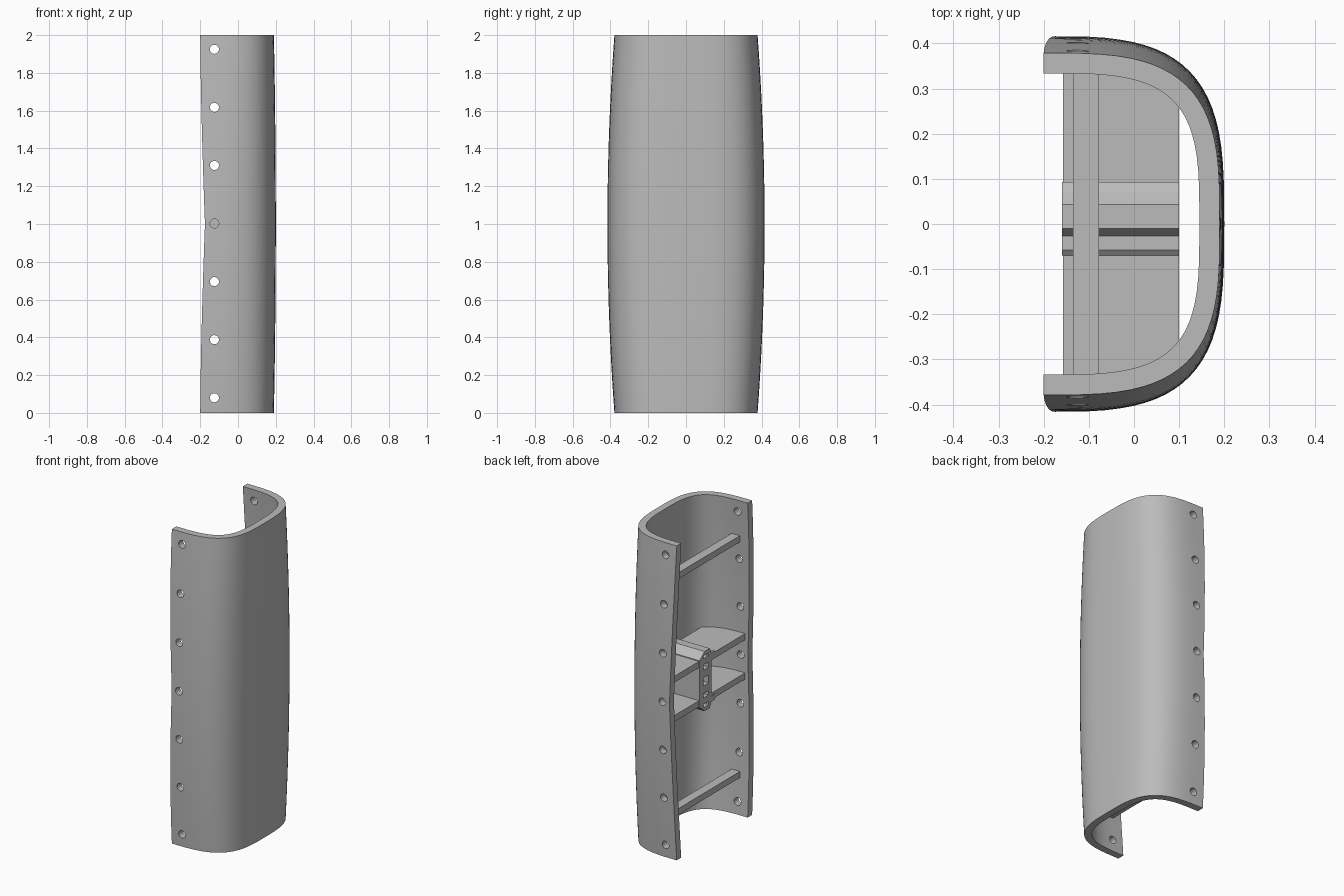
import bpy, bmesh, math
from mathutils import Vector

cube = bpy.data.objects.get("Cube")
if cube:
    bpy.data.objects.remove(cube)

grey = bpy.data.materials.new("plain_grey")
grey.use_nodes = True
grey.diffuse_color = (0.5, 0.5, 0.5, 1)
grey.node_tree.nodes["Principled BSDF"].inputs["Base Color"].default_value = (0.5, 0.5, 0.5, 1)


def add_object(name, bm):
    bmesh.ops.recalc_face_normals(bm, faces=bm.faces)
    mesh = bpy.data.meshes.new(name)
    bm.to_mesh(mesh)
    bm.free()
    mesh.materials.append(grey)
    obj = bpy.data.objects.new(name, mesh)
    bpy.context.collection.objects.link(obj)
    return obj


def prism(name, points, offset):
    """Extrude a closed outline of 3D points along an offset."""
    bm = bmesh.new()
    face = bm.faces.new([bm.verts.new(p) for p in points])
    ext = bmesh.ops.extrude_face_region(bm, geom=[face])["geom"]
    moved = [g for g in ext if isinstance(g, bmesh.types.BMVert)]
    bmesh.ops.translate(bm, verts=moved, vec=offset)
    return add_object(name, bm)


def box(name, x0, x1, y0, y1, z0, z1):
    return prism(name, [(x0, y0, z0), (x1, y0, z0), (x1, y1, z0), (x0, y1, z0)],
                 (0, 0, z1 - z0))


def cut(target, cutters):
    """Subtract cutters, bake the result and remove the cutters."""
    bpy.context.view_layer.objects.active = target
    for c in cutters:
        c.hide_render = True
        mod = target.modifiers.new("cut", "BOOLEAN")
        mod.operation, mod.solver, mod.object = "DIFFERENCE", "EXACT", c
        bpy.ops.object.modifier_apply(modifier=mod.name)
        bpy.data.objects.remove(c)


# Shell: superelliptic U section, bulging at mid height
WALL, POWER, STEPS, LEVELS = 0.045, 3.3, 40, 32


def section(z):
    t = abs(z - 1)
    bulge = 1 - t * t
    a, b = 0.39 + 0.01 * bulge, 0.379 + 0.037 * bulge
    lip = 0.025 * (1 - t) ** 1.5
    outer, inner = [], []
    for i in range(STEPS + 1):
        ang = math.pi * (i / STEPS - 0.5)
        c, s = max(math.cos(ang), 0), math.sin(ang)
        if i in (0, STEPS):
            c = 0
        px = a * c ** (2 / POWER)
        py = math.copysign(b * abs(s) ** (2 / POWER), s)
        # outward normal from the gradient of the curve
        n = Vector(((px / a) ** (POWER - 1) / a,
                    math.copysign(abs(py / b) ** (POWER - 1) / b, py))).normalized()
        x = -0.2 + px
        # the open edge retreats towards mid height
        shift = lip * max(0, 1 - px / 0.15)
        outer.append((x + shift, py, z))
        inner.append((x + shift - WALL * n.x, py - WALL * n.y, z))
    return outer + inner[::-1]


bm = bmesh.new()
rings = [[bm.verts.new(p) for p in section(2 * k / LEVELS)] for k in range(LEVELS + 1)]
count = len(rings[0])
for low, high in zip(rings, rings[1:]):
    for i in range(count):
        j = (i + 1) % count
        bm.faces.new((low[i], low[j], high[j], high[i]))
for ring in (rings[0], rings[-1]):
    for i in range(STEPS):
        bm.faces.new((ring[i], ring[i + 1], ring[count - 2 - i], ring[count - 1 - i]))
shell = add_object("shell", bm)

# Seven screw holes through both side walls
holes = []
for k in range(7):
    z = 0.08 + 0.3075 * k
    circle = [(-0.125 + 0.024 * math.cos(q * math.pi / 12), -0.5,
               z + 0.024 * math.sin(q * math.pi / 12)) for q in range(24)]
    holes.append(prism("hole_cutter", circle, (0, 1, 0)))
cut(shell, holes)
bpy.ops.object.select_all(action="DESELECT")
shell.select_set(True)
bpy.context.view_layer.objects.active = shell
bpy.ops.object.shade_smooth_by_angle(angle=math.radians(30))

# Cross bars near the top and bottom
for name, z in (("lower_bar", 0.25), ("upper_bar", 1.75)):
    box(name, -0.135, -0.077, -0.37, 0.37, z - 0.02, z + 0.02)

# Middle shelves, narrowed to follow the wall
half = [(-0.157, 0.385), (-0.02, 0.375), (0.1, 0.335)]
outline = half + [(x, -y) for x, y in reversed(half)]
for name, z in (("lower_shelf", 0.855), ("upper_shelf", 1.105)):
    prism(name, [(x, y, z) for x, y in outline], (0, 0, 0.04))

# Central holder with stepped shoulders above and below the shelves
top = [(-0.027, 1.12), (-0.07, 1.12), (-0.07, 1.145), (-0.058, 1.155), (-0.027, 1.155),
       (-0.01, 1.19), (0.043, 1.19), (0.07, 1.165), (0.093, 1.15), (0.093, 1.12)]
profile = top + [(y, 2 - z) for y, z in reversed(top)]
holder = prism("holder", [(-0.16, y, z) for y, z in profile], (0.26, 0, 0))
slots = [box("slot_cutter", -0.3, 0.15, 0.0, 0.055, z - h, z + h)
         for z, h in ((0.88, 0.045), (1.0, 0.025), (1.12, 0.045))]
cut(holder, slots)
